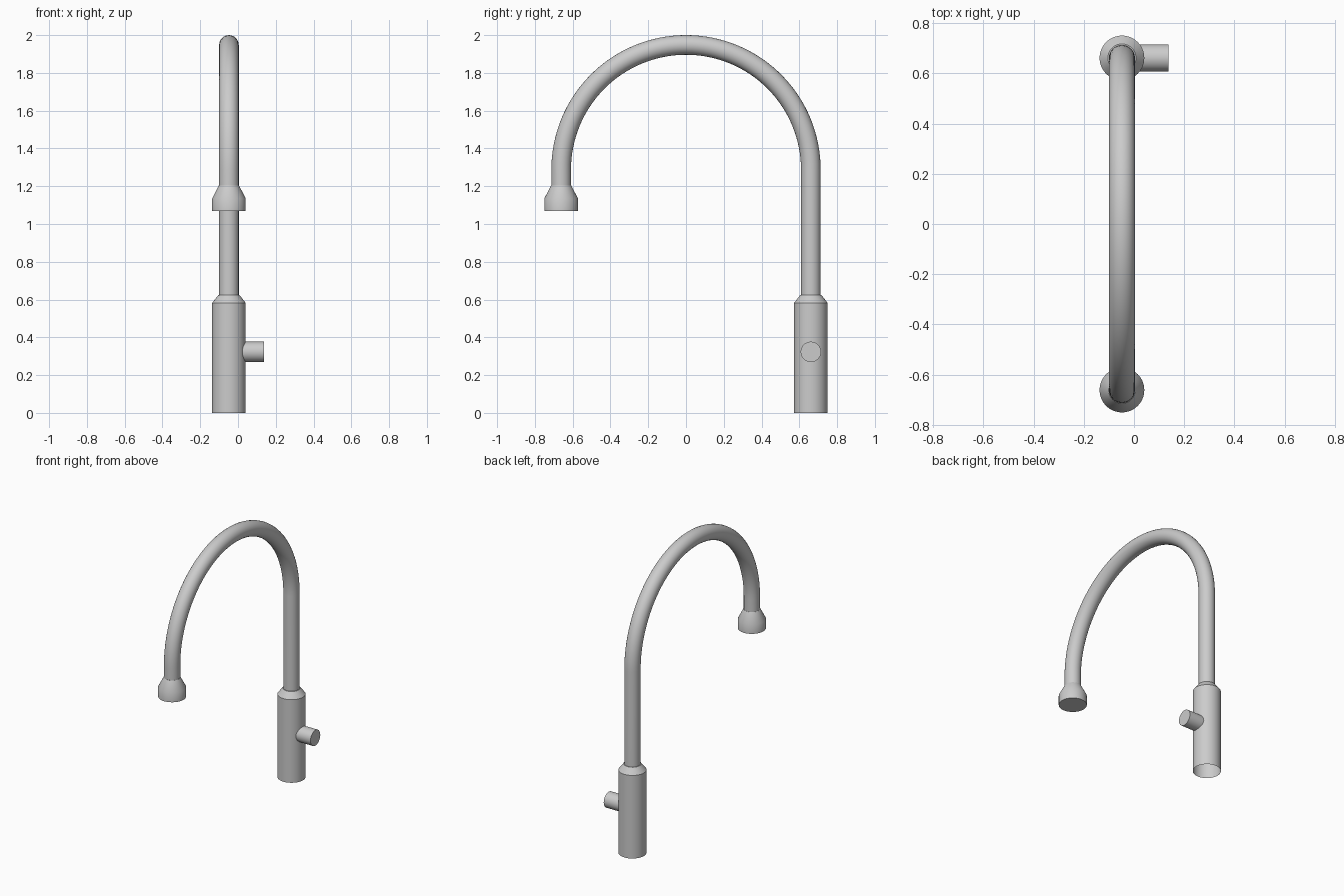
import bpy, bmesh, math

if "Cube" in bpy.data.objects:
    bpy.data.objects.remove(bpy.data.objects["Cube"])

X = -0.048      # shared x of body, tube and spray head
REACH = 0.661   # half distance between column and spray head
TUBE_R = 0.052
ARC_Z = 1.287   # height of the gooseneck arc centre
SEG = 64


def smooth(obj):
    bpy.ops.object.select_all(action='DESELECT')
    obj.select_set(True)
    bpy.context.view_layer.objects.active = obj
    bpy.ops.object.shade_smooth_by_angle(angle=math.radians(32))


def lathe(name, profile, location, rotation=(0, 0, 0)):
    """Turn (radius, z) points about z; radius 0 closes an end."""
    bm = bmesh.new()
    vs = [bm.verts.new((r, 0, z)) for r, z in profile]
    edges = [bm.edges.new(pair) for pair in zip(vs, vs[1:])]
    bmesh.ops.spin(bm, geom=vs + edges, cent=(0, 0, 0), axis=(0, 0, 1),
                   angle=2 * math.pi, steps=SEG, use_duplicate=False)
    bmesh.ops.remove_doubles(bm, verts=bm.verts[:], dist=1e-5)
    bmesh.ops.recalc_face_normals(bm, faces=bm.faces[:])
    mesh = bpy.data.meshes.new(name)
    bm.to_mesh(mesh)
    bm.free()
    obj = bpy.data.objects.new(name, mesh)
    bpy.context.collection.objects.link(obj)
    obj.location = location
    obj.rotation_euler = rotation
    smooth(obj)
    return obj


# Body: open at the base, chamfered shoulder at the top
lathe("faucet_body", [(0.089, 0), (0.089, 0.582), (0.056, 0.624), (0, 0.624)],
      (X, REACH, 0))

# Spray head: flat underside, tapering up to the tube
lathe("spray_head", [(0, 1.069), (0.089, 1.069), (0.089, 1.135),
                     (0.053, 1.205), (0, 1.205)], (X, -REACH, 0))

# Side handle: short stub pointing to +x
lathe("side_handle", [(0.054, 0), (0.054, 0.117), (0, 0.117)],
      (0.02, REACH, 0.323), (0, math.pi / 2, 0))

# Gooseneck tube: straight riser, half circle, short drop
path = [(REACH, 0.62)]
for i in range(65):
    a = math.pi * i / 64
    path.append((REACH * math.cos(a), ARC_Z + REACH * math.sin(a)))
path.append((-REACH, 1.2))

curve = bpy.data.curves.new("gooseneck_tube", 'CURVE')
curve.dimensions = '3D'
curve.bevel_depth = TUBE_R
curve.bevel_resolution = 10
spline = curve.splines.new('POLY')
spline.points.add(len(path) - 1)
for point, (y, z) in zip(spline.points, path):
    point.co = (X, y, z, 1)
tube = bpy.data.objects.new("gooseneck_tube", curve)
bpy.context.collection.objects.link(tube)
bpy.ops.object.select_all(action='DESELECT')
tube.select_set(True)
bpy.context.view_layer.objects.active = tube
bpy.ops.object.convert(target='MESH')
smooth(bpy.context.view_layer.objects.active)
